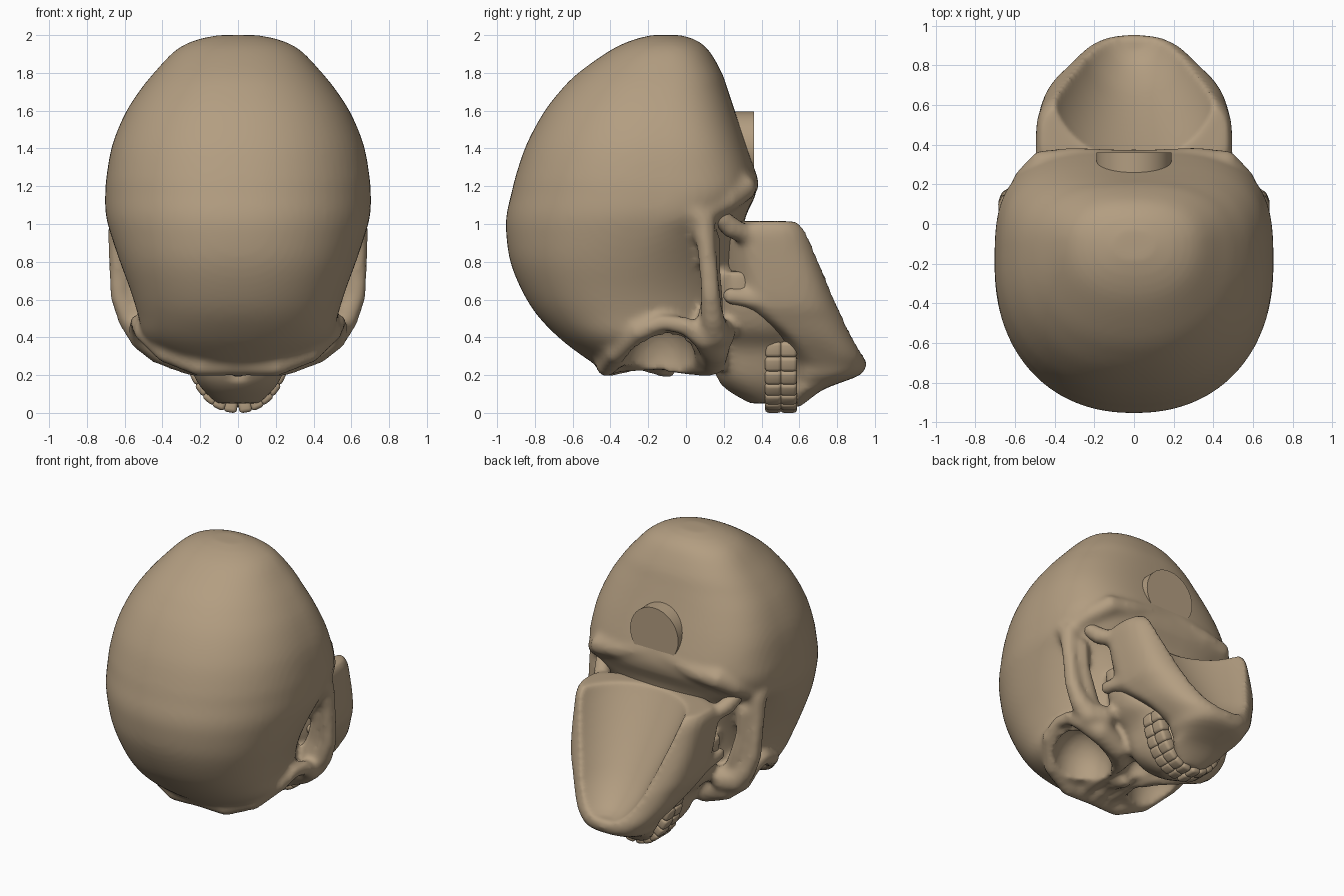
import bpy, bmesh, math
from mathutils import Vector, Matrix

if "Cube" in bpy.data.objects:
    bpy.data.objects.remove(bpy.data.objects["Cube"])


def finish(bm, name, smooth=True):
    me = bpy.data.meshes.new(name)
    bmesh.ops.recalc_face_normals(bm, faces=bm.faces)
    bm.to_mesh(me)
    bm.free()
    for p in me.polygons:
        p.use_smooth = smooth
    ob = bpy.data.objects.new(name, me)
    bpy.context.collection.objects.link(ob)
    me.materials.append(bone)
    return ob


def refine(rows, k=4):
    """Smooth spline through the ring parameters."""
    out = []
    p = [rows[0], *rows, rows[-1]]
    for a, b, c, d in zip(p, p[1:], p[2:], p[3:]):
        for j in range(k):
            t = j / k
            out.append([.5 * (2 * q + (r - o) * t + (2 * o - 5 * q + 4 * r - s) * t * t
                              + (3 * q - o - 3 * r + s) * t ** 3) for o, q, r, s in zip(a, b, c, d)])
    return out + [rows[-1]]


def loft(bm, rows, seg=72, front=2.1):
    """Stack of horizontal rings: z, front y, widest y, back y, half width, back squareness."""
    rings = []
    for z, yf, ym, yb, w, n in refine(rows):
        ring = []
        for i in range(seg):
            a = 2 * math.pi * i / seg
            s, c = math.sin(a), math.cos(a)
            e = 2 / (n if s > 0 else front)
            x = w * math.copysign(abs(c) ** e, c)
            ring.append(bm.verts.new((x, ym + math.copysign(abs(s) ** e, s) * (yb - ym if s > 0 else ym - yf), z)))
        rings.append(ring)
    for a, b in zip(rings, rings[1:]):
        for i in range(seg):
            bm.faces.new((a[i], a[(i + 1) % seg], b[(i + 1) % seg], b[i]))
    bm.faces.new(rings[0])
    bm.faces.new(rings[-1])


def ball(bm, p, r):
    m = Matrix.Translation(p) @ Matrix.Diagonal((*r, 1))
    bmesh.ops.create_icosphere(bm, subdivisions=3, radius=1, matrix=m)


def ridge(bm, pts, mirror=True, steps=6):
    """Chain of balls along x, y, z, radius points, fused later by the remesh."""
    for a, b in zip(pts, pts[1:]):
        for k in range(steps + 1):
            x, y, z, r = Vector(a).lerp(Vector(b), k / steps)
            for s in ((1, -1) if mirror else (1,)):
                bmesh.ops.create_icosphere(bm, subdivisions=2, radius=r,
                                           matrix=Matrix.Translation((s * x, y, z)))


def sculpt(ob, cutter, voxel, rounds):
    def remesh():
        m = ob.modifiers.new("fuse", 'REMESH')
        m.mode, m.voxel_size, m.use_smooth_shade = 'VOXEL', voxel, True
    remesh()
    b = ob.modifiers.new("hollow", 'BOOLEAN')
    b.operation, b.object, b.solver = 'DIFFERENCE', cutter, 'EXACT'
    remesh()
    s = ob.modifiers.new("soften", 'SMOOTH')
    s.factor, s.iterations = 0.5, rounds
    cutter.hide_render = True
    cutter.hide_set(True)


bone = bpy.data.materials.new("bone")
bone.diffuse_color = (0.45, 0.34, 0.22, 1)
bone.use_nodes = True
bone.node_tree.nodes["Principled BSDF"].inputs["Base Color"].default_value = bone.diffuse_color

# cranium: braincase
bm = bmesh.new()
loft(bm, [
    (2.00, -.18, -.11, -.03, .10, 2), (1.975, -.28, -.1, .05, .22, 2.1),
    (1.92, -.40, -.1, .12, .33, 2.3), (1.80, -.57, -.12, .19, .445, 2.5),
    (1.70, -.67, -.14, .225, .525, 2.6), (1.58, -.76, -.16, .265, .60, 2.8),
    (1.42, -.845, -.18, .32, .665, 3), (1.26, -.90, -.2, .37, .695, 3.1),
    (1.16, -.925, -.2, .37, .703, 3.2), (1.05, -.95, -.22, .32, .70, 3),
    (.95, -.952, -.26, .30, .675, 2.4), (.80, -.93, -.32, .30, .625, 2.1),
    (.65, -.87, -.34, .30, .57, 2), (.52, -.79, -.32, .30, .53, 2),
    (.40, -.675, -.26, .30, .50, 2), (.31, -.56, -.2, .28, .42, 2),
    (.25, -.47, -.15, .24, .32, 2)], front=2.2)
# upper jaw
loft(bm, [
    (.75, .12, .26, .42, .44, 2.6), (.60, .10, .28, .50, .43, 2.6), (.45, .10, .30, .57, .38, 2.7),
    (.34, .10, .32, .58, .285, 2.7), (.20, .15, .33, .57, .235, 2.8),
    (.12, .22, .38, .55, .185, 2.8), (.05, .34, .44, .54, .11, 2.6)])
# brow, eye socket rim and cheekbone
ridge(bm, [(0, -.42, .25, .055), (.2, -.42, .25, .06), (.38, -.37, .32, .06), (.50, -.25, .43, .055),
           (.53, -.12, .48, .045), (.53, 0, .46, .05), (.51, .1, .40, .07), (.41, .15, .34, .085),
           (.25, .14, .27, .075), (.15, .03, .25, .055), (.11, -.15, .27, .05), (.1, -.36, .26, .05)])
# cheek arch
ridge(bm, [(.42, .18, .42, .085), (.50, .15, .42, .085), (.575, .14, .5, .065), (.625, .13, .62, .055),
           (.635, .12, .76, .052), (.635, .105, .9, .055), (.62, .09, 1.02, .07), (.63, 0, 1.1, .06)])
# rear wall of the temple hollow
ridge(bm, [(.48, .13, .5, .07), (.52, .14, .62, .06), (.55, .13, .76, .055), (.56, .12, .92, .065)])
# skull base bumps
ridge(bm, [(.59, .13, 1.08, .06), (.54, .22, 1.13, .07), (.46, .305, 1.19, .07), (.3, .325, 1.21, .065),
           (.12, .32, 1.25, .06), (0, .31, 1.26, .06)])
# nasal bones
ridge(bm, [(0, -.4, .25, .06), (0, -.25, .28, .055), (0, -.1, .235, .055)], mirror=False)
cranium = finish(bm, "cranium")

# eye sockets and nasal opening
bm = bmesh.new()
for s in (1, -1):
    ball(bm, (s * .32, -.14, .28), (.20, .19, .24))
ball(bm, (0, .06, .20), (.09, .12, .15))
sculpt(cranium, finish(bm, "socket_cutter"), .018, 5)

# lower jaw
bm = bmesh.new()
loft(bm, [
    (1.015, .24, .40, .63, .47, 4), (.96, .19, .36, .675, .495, 4), (.85, .18, .38, .715, .49, 4),
    (.70, .18, .42, .765, .475, 4), (.57, .20, .44, .82, .455, 3.6), (.50, .34, .48, .86, .425, 3.2),
    (.40, .48, .58, .90, .37, 3), (.31, .53, .66, .94, .305, 3), (.25, .55, .70, .955, .26, 2.6),
    (.20, .56, .68, .92, .235, 2.6), (.16, .56, .66, .82, .20, 2.5), (.12, .55, .62, .72, .18, 2.4),
    (.06, .54, .57, .64, .12, 2.2), (.03, .54, .56, .60, .08, 2)])
# jaw hinge and oblique cheek line
ridge(bm, [(.53, .18, 1.04, .05), (.49, .24, .98, .06), (.45, .33, .94, .05)])
ridge(bm, [(.42, .24, .62, .05), (.41, .45, .58, .05), (.37, .60, .51, .05)])
jaw = finish(bm, "lower_jaw")

# hollow under the jaw
bm = bmesh.new()
loft(bm, [
    (1.2, .22, .65, 1.5, .45, 6), (1.0, .33, .75, 1.5, .42, 6), (.80, .45, .85, 1.5, .37, 6),
    (.60, .58, .95, 1.5, .31, 6), (.45, .69, 1.0, 1.5, .25, 6), (.34, .80, 1.05, 1.5, .17, 6),
    (.30, .88, 1.1, 1.5, .10, 6)])
sculpt(jaw, finish(bm, "jaw_hollow_cutter"), .018, 5)

# two rows of teeth along the arch
for name, y, h in (("upper_teeth", .462, .078), ("lower_teeth", .543, .08)):
    bm = bmesh.new()
    for s in (1, -1):
        for k in range(7):
            t = (k + .5) / 7.3 * math.pi / 2
            x, z = .245 * math.sin(t) ** .85, .40 - .36 * math.cos(t)
            m = (Matrix.Translation((s * x, y, z))
                 @ Matrix.Rotation(-s * math.atan2(.365 * math.sin(t), .26 * math.cos(t)), 4, 'Y')
                 @ Matrix.Diagonal((.07 + .002 * k, h + .01, .08, 1)))
            bmesh.ops.create_cube(bm, size=1, matrix=m)
    bmesh.ops.bevel(bm, geom=bm.edges[:], offset=.02, segments=3, profile=.5, affect='EDGES')
    finish(bm, name)

# mounting peg at the back
bm = bmesh.new()
bmesh.ops.create_cone(bm, cap_ends=True, segments=64, radius1=.19, radius2=.19, depth=.26,
                      matrix=Matrix.Translation((0, .23, 1.405)) @ Matrix.Rotation(math.pi / 2, 4, 'X'))
peg = finish(bm, "mounting_peg")
bpy.context.view_layer.objects.active = peg
peg.select_set(True)
bpy.ops.object.shade_smooth_by_angle()
